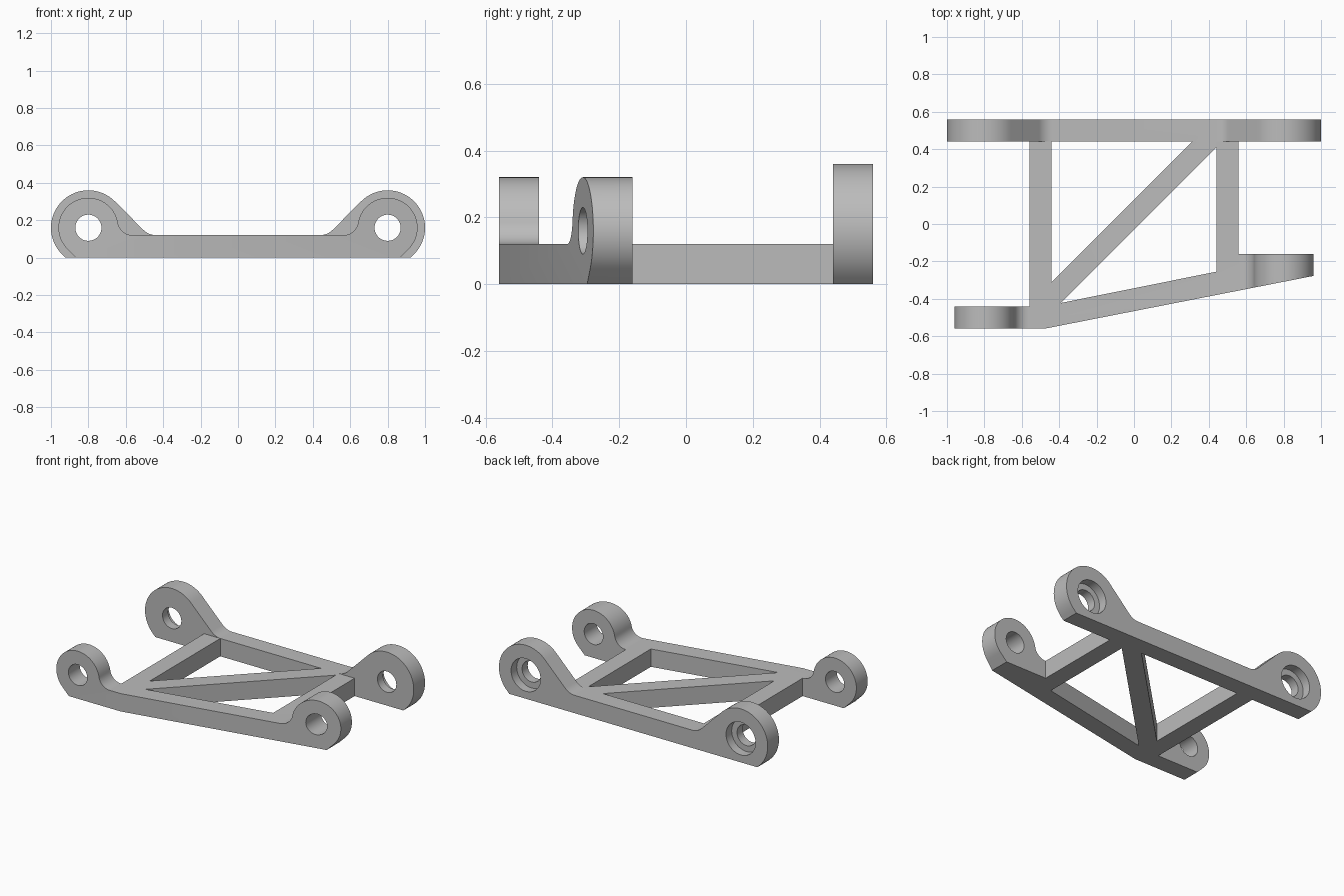
import bpy
import bmesh
from math import sin, cos, pi, radians, sqrt, atan2

cube = bpy.data.objects.get("Cube")
if cube:
    bpy.data.objects.remove(cube)

# Main dimensions
BAR = 0.12               # thickness and height of every bar
BOSS_X, BOSS_Z = 0.8, 0.16
HOLE_R, BORE_R = 0.07, 0.11

grey = bpy.data.materials.new("plain grey")
grey.use_nodes = True
colour = (0.5, 0.5, 0.5, 1)
grey.diffuse_color = colour
grey.node_tree.nodes["Principled BSDF"].inputs["Base Color"].default_value = colour


def prism(name, outline, low, high, axis):
    """Extrude a 2D outline along y (outline in x, z) or z (outline in x, y)."""
    bm = bmesh.new()
    place = (lambda a, b: (a, low, b)) if axis == "y" else (lambda a, b: (a, b, low))
    face = bm.faces.new([bm.verts.new(place(a, b)) for a, b in outline])
    moved = bmesh.ops.extrude_face_region(bm, geom=[face])["geom"]
    shift = (0, high - low, 0) if axis == "y" else (0, 0, high - low)
    bmesh.ops.translate(bm, vec=shift,
                        verts=[v for v in moved if isinstance(v, bmesh.types.BMVert)])
    bmesh.ops.recalc_face_normals(bm, faces=bm.faces)
    mesh = bpy.data.meshes.new(name)
    bm.to_mesh(mesh)
    bm.free()
    mesh.materials.append(grey)
    obj = bpy.data.objects.new(name, mesh)
    bpy.context.collection.objects.link(obj)
    return obj


def combine(target, tool, operation):
    """Apply a boolean and discard the tool."""
    mod = target.modifiers.new(operation, "BOOLEAN")
    mod.operation, mod.object, mod.solver = operation, tool, "EXACT"
    bpy.context.view_layer.objects.active = target
    bpy.ops.object.modifier_apply(modifier=mod.name)
    bpy.data.objects.remove(tool)


def arc(cx, cy, r, start, end, steps):
    angles = [start + (end - start) * i / steps for i in range(steps + 1)]
    return [(cx + r * cos(a), cy + r * sin(a)) for a in angles]


def lug_profile(boss_r, lean, fillet_x, fillet_r):
    """Bar with a round lug at both ends, flat foot and filleted inner flank."""
    foot = BOSS_X + boss_r * sqrt(2) - BOSS_Z
    half = [(foot, 0)]
    half += arc(BOSS_X, BOSS_Z, boss_r, radians(-45), lean, 48)
    half += arc(fillet_x, BAR + fillet_r, fillet_r, lean - pi, -pi / 2, 12)[
        0 if lean < radians(140) else 1:]
    return half + [(-x, z) for x, z in reversed(half)]


def drill(target, radius, low, high):
    for side in (-1, 1):
        circle = arc(side * BOSS_X, BOSS_Z, radius, 0, 2 * pi, 48)[:-1]
        combine(target, prism("drill", circle, low, high, "y"), "DIFFERENCE")


# Rear plate: tall lugs with sloping flanks, holes counterbored from behind
frame = prism("bracket_frame", lug_profile(0.2, radians(135), 0.436, 0.1),
              0.44, 0.56, "y")
drill(frame, HOLE_R, 0.3, 0.7)
drill(frame, BORE_R, 0.5, 0.7)

# Front wall: smaller lugs, trimmed to a plan that slants back on the left
boss_r, fillet_r = 0.16, 0.08
drop = BAR + fillet_r - BOSS_Z
reach = sqrt((boss_r + fillet_r) ** 2 - drop ** 2)
front = prism("front_wall", lug_profile(boss_r, pi - atan2(drop, reach),
              BOSS_X - reach, fillet_r), -0.7, -0.1, "y")
plan = [(-1.1, -0.56), (-0.48, -0.56), (1.1, -0.25), (1.1, -0.16),
        (0.44, -0.16), (0.44, -0.255), (-0.48, -0.44), (-1.1, -0.44)]
combine(front, prism("plan_trim", plan, -0.1, 0.5, "z"), "INTERSECT")
drill(front, HOLE_R, -0.8, 0)

# Side rails and diagonal brace
left_rail = [(0.44, -0.2), (0.56, -0.2), (0.56, 0.5), (0.44, 0.5)]
right_rail = [(-0.56, -0.5), (-0.44, -0.5), (-0.44, 0.5), (-0.56, 0.5)]
brace = [(-0.46, -0.33), (-0.46, -0.49), (0.49, 0.46), (0.33, 0.46)]
parts = [front] + [prism(name, outline, 0, BAR, "z") for name, outline in
                   (("left_rail", left_rail), ("right_rail", right_rail),
                    ("diagonal_brace", brace))]
for part in parts:
    combine(frame, part, "UNION")

# Smooth the round surfaces, keep the edges sharp
bpy.ops.object.select_all(action="DESELECT")
frame.select_set(True)
bpy.context.view_layer.objects.active = frame
bpy.ops.object.shade_smooth_by_angle(angle=radians(30))
